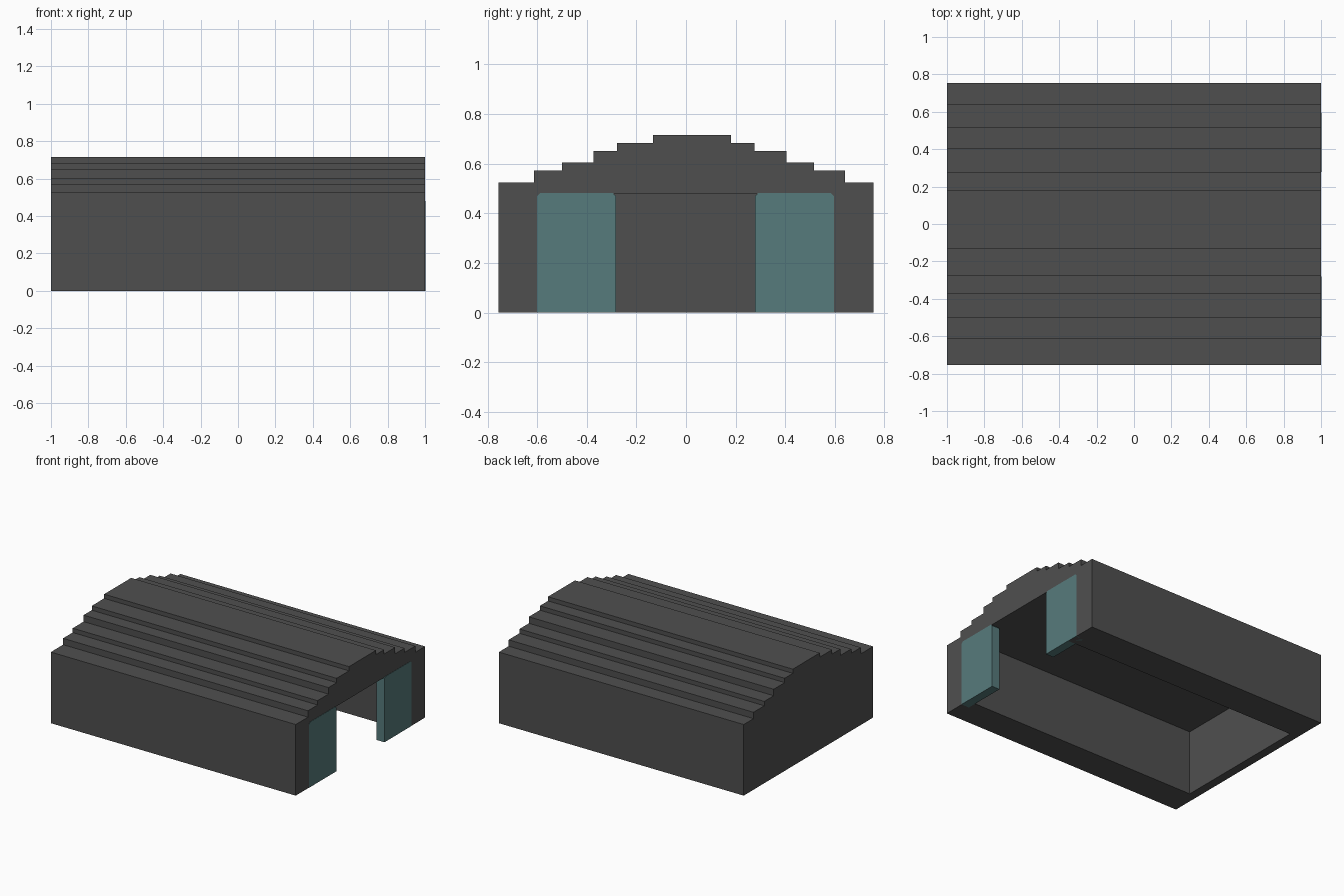
import bpy, bmesh

if "Cube" in bpy.data.objects:
    bpy.data.objects.remove(bpy.data.objects["Cube"])


def material(name, rgb):
    m = bpy.data.materials.new(name)
    m.diffuse_color = (*rgb, 1.0)
    m.use_nodes = True
    m.node_tree.nodes["Principled BSDF"].inputs["Base Color"].default_value = m.diffuse_color
    return m


def extrude_profile(name, profile, x0, x1, mat=None):
    """Solid from a (y, z) outline swept along x."""
    bm = bmesh.new()
    face = bm.faces.new([bm.verts.new((x0, y, z)) for y, z in profile])
    ext = bmesh.ops.extrude_face_region(bm, geom=[face])
    verts = [g for g in ext["geom"] if isinstance(g, bmesh.types.BMVert)]
    bmesh.ops.translate(bm, verts=verts, vec=(x1 - x0, 0, 0))
    bmesh.ops.recalc_face_normals(bm, faces=bm.faces)
    mesh = bpy.data.meshes.new(name)
    bm.to_mesh(mesh)
    bm.free()
    obj = bpy.data.objects.new(name, mesh)
    bpy.context.collection.objects.link(obj)
    if mat:
        mesh.materials.append(mat)
    return obj


grey = material("dark grey", (0.078, 0.078, 0.078))
teal = material("door teal", (0.094, 0.196, 0.200))

# Stepped roof outline: tread breaks along y and tread heights between them
breaks = [-0.755, -0.612, -0.5, -0.373, -0.278, -0.133,
          0.182, 0.277, 0.405, 0.515, 0.641, 0.755]
rise = [0.525, 0.572, 0.604, 0.652, 0.684]
heights = rise + [0.715] + rise[::-1]
outline = [(breaks[0], 0.0)]
for i, h in enumerate(heights):
    outline += [(breaks[i], h), (breaks[i + 1], h)]
outline.append((breaks[-1], 0.0))
hangar = extrude_profile("hangar_shell", outline, -1.0, 1.0, grey)

# Hollow interior, open below and at the +x end
cutter = extrude_profile("interior_cutter",
                         [(-0.535, -0.2), (-0.535, 0.478), (0.51, 0.478), (0.51, -0.2)],
                         -0.935, 1.2, grey)
cutter.hide_render = True
cutter.hide_viewport = False
cutter.display_type = 'WIRE'
cut = hangar.modifiers.new("hollow", 'BOOLEAN')
cut.operation = 'DIFFERENCE'
cut.solver = 'EXACT'
cut.object = cutter

# Sliding doors, parted at the opening, with clipped top corners
c = 0.012
for label, y0, y1 in (("left_door", -0.6, -0.282), ("right_door", 0.278, 0.596)):
    extrude_profile(label,
                    [(y0, 0.0), (y0, 0.481 - c), (y0 + c, 0.481),
                     (y1 - c, 0.481), (y1, 0.481 - c), (y1, 0.0)],
                    0.938, 1.002, teal)
